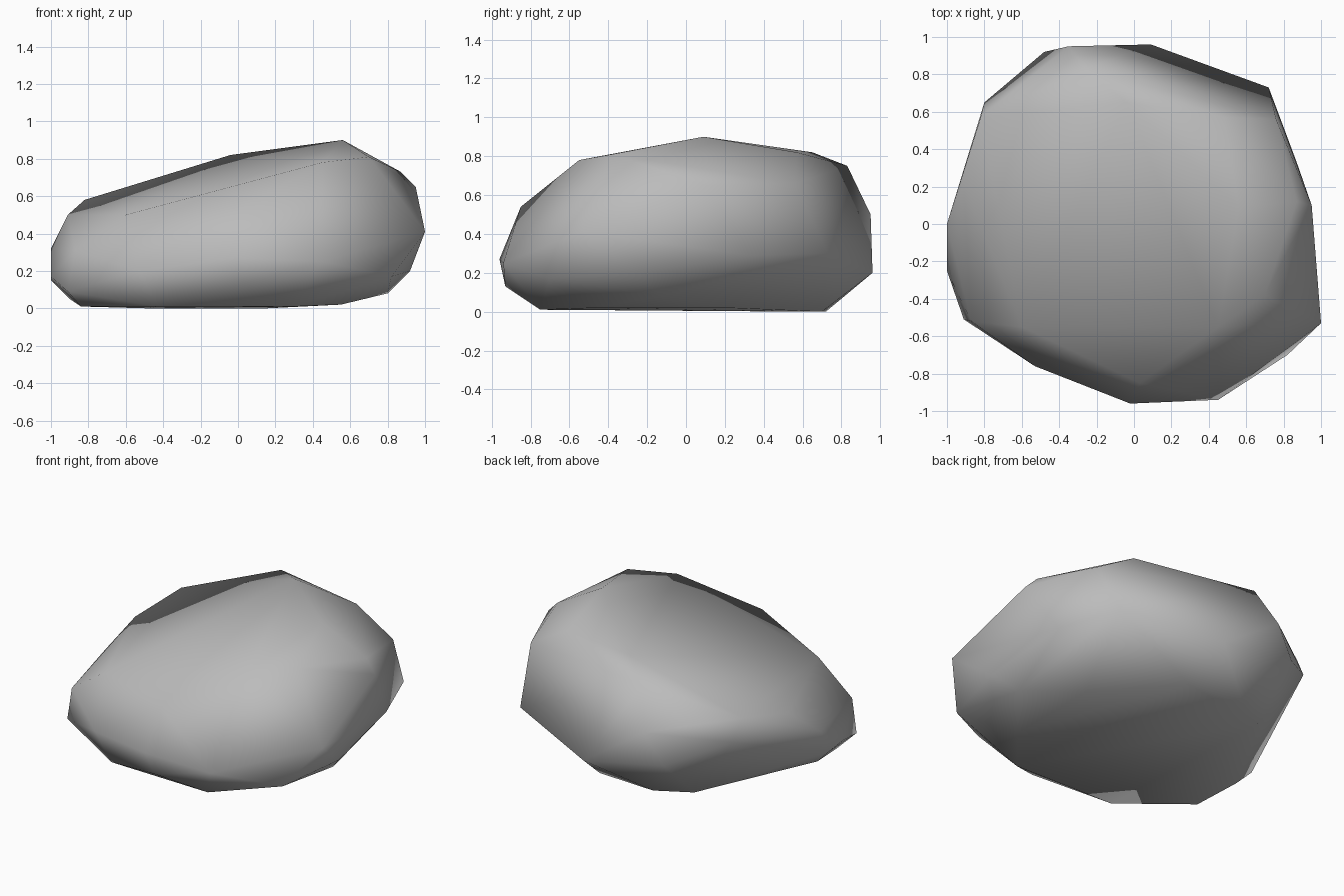
import bpy
import bmesh


def flat_material(name, value):
    """Plain grey material, same colour in viewport and render."""
    material = bpy.data.materials.new(name)
    material.use_nodes = True
    colour = (value, value, value, 1)
    material.diffuse_color = colour
    shader = material.node_tree.nodes["Principled BSDF"]
    shader.inputs["Base Color"].default_value = colour
    return material


def hull_object(name, corners, material):
    """Wrap corner points in a convex, smooth-shaded skin."""
    bm = bmesh.new()
    for corner in corners:
        bm.verts.new(corner)
    bmesh.ops.convex_hull(bm, input=bm.verts[:])
    loose = [vert for vert in bm.verts if not vert.link_faces]
    bmesh.ops.delete(bm, geom=loose, context="VERTS")
    bmesh.ops.recalc_face_normals(bm, faces=bm.faces[:])
    for face in bm.faces:
        face.smooth = True
    mesh = bpy.data.meshes.new(name)
    bm.to_mesh(mesh)
    bm.free()
    mesh.materials.append(material)
    rock = bpy.data.objects.new(name, mesh)
    bpy.context.scene.collection.objects.link(rock)
    return rock


default_cube = bpy.data.objects.get("Cube")
if default_cube:
    bpy.data.objects.remove(default_cube)

# Flat underside the boulder rests on
underside = [
    (.55, -.45, .02), (.55, .2, .02), (.15, .7, 0), (-.26, .72, 0),
    (-.48, .6, 0), (-.7, .21, .04), (-.9, -.11, .05),
    (-.84, -.4, .01), (-.43, -.73, .01), (.3, -.75, .01),
]

# Widest belt around the sides
belt = [
    (1, -.53, .41), (.92, -.25, .2), (.8, -.13, .08), (.82, -.7, .17),
    (.45, -.94, .25), (-.02, -.96, .27), (.03, -.93, .13),
    (-.53, -.76, .2), (-.91, -.51, .09), (-.87, -.52, .31),
    (-1, -.25, .17), (-1, -.08, .15), (-1, 0, .32), (-.8, .65, .44),
    (-.48, .92, .3), (-.35, .95, .5), (.09, .96, .2),
    (.72, .73, .3), (.87, .33, .29),
]

# Rim of the sloping top, rising to the peak
rim = [
    (-.91, .21, .5), (-.82, .57, .58), (-.6, -.55, .5), (-.26, .83, .75),
    (-.04, .65, .82), (.48, .57, .82), (.56, .09, .9), (.76, .56, .66),
    (.87, .12, .73), (.95, .1, .65), (.7, -.38, .81), (.45, -.55, .78),
    (.03, -.85, .54),
]

stone = flat_material("stone grey", .5)
hull_object("boulder", underside + belt + rim, stone)
